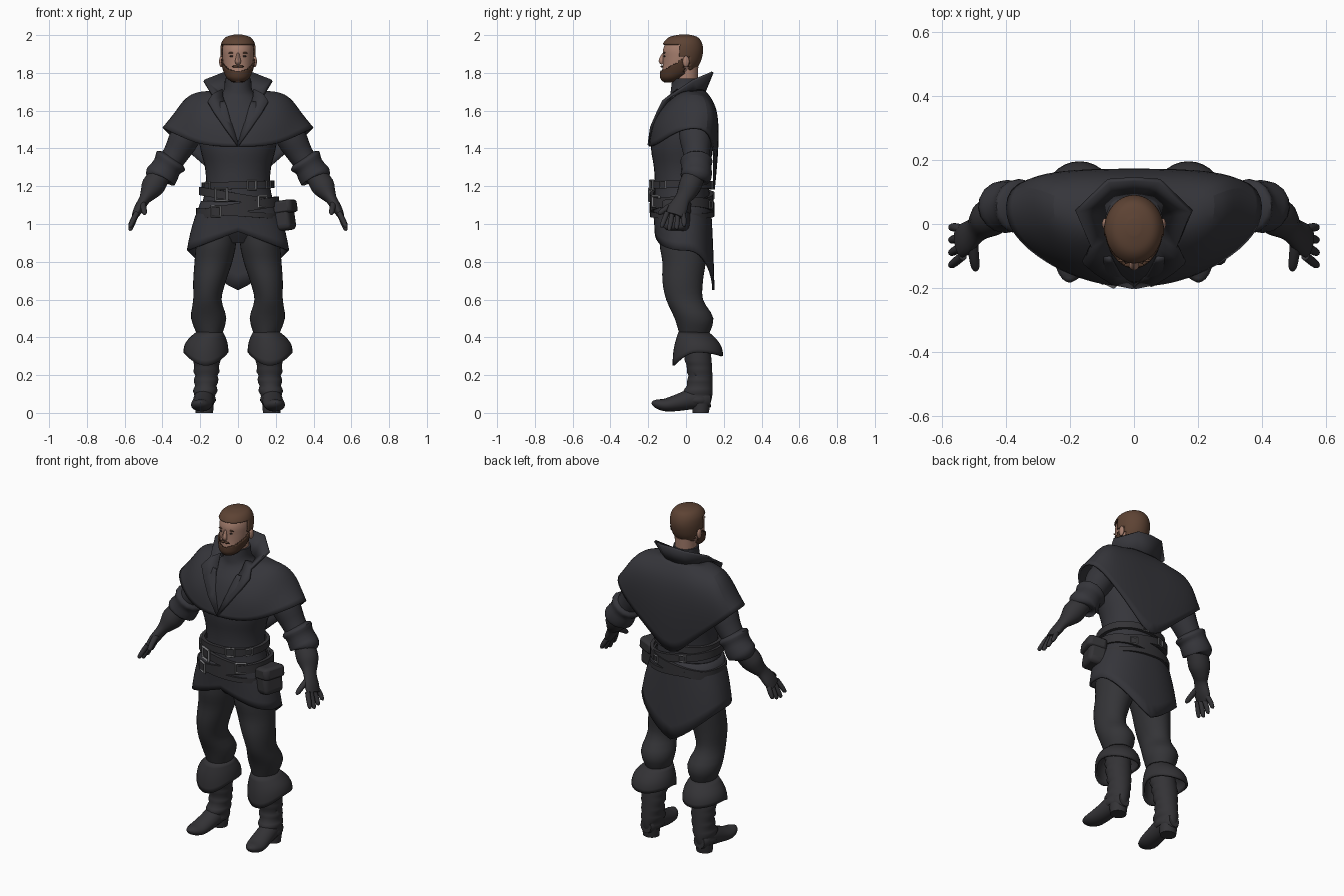
import bpy, bmesh
from math import sin, cos, pi, radians, copysign
from mathutils import Vector, Matrix

cube = bpy.data.objects.get("Cube")
if cube:
    bpy.data.objects.remove(cube, do_unlink=True)


def material(name, r, g, b):
    m = bpy.data.materials.new(name)
    m.use_nodes = True
    m.diffuse_color = (r, g, b, 1)
    m.node_tree.nodes["Principled BSDF"].inputs["Base Color"].default_value = (r, g, b, 1)
    return m


coat = material("charcoal coat", .036, .036, .043)
cloth = material("dark cloth", .034, .034, .038)
leather = material("black leather", .034, .033, .037)
metal = material("dull metal", .2, .2, .21)
skin = material("skin", .38, .21, .155)
hair_brown = material("brown hair", .11, .056, .034)
beard_brown = material("dark brown beard", .075, .037, .022)
eye_dark = material("dark eye", .03, .02, .018)


def finish(ob, mat, mirror=False, subsurf=0, thick=0, angle=50):
    """Material, smooth shading and modifiers shared by all parts."""
    ob.data.materials.clear()
    ob.data.materials.append(mat)
    ob.data.shade_smooth()
    ob.data.set_sharp_from_angle(angle=radians(angle))
    if mirror:
        ob.modifiers.new("mirror", "MIRROR")
    if subsurf:
        ob.modifiers.new("subsurf", "SUBSURF").levels = subsurf
        ob.modifiers["subsurf"].render_levels = subsurf
    if thick:
        solid = ob.modifiers.new("solidify", "SOLIDIFY")
        solid.thickness, solid.offset = thick, 0
    return ob


def skin_rows(name, rows, mat, wrap=True, caps=True, keep=None, **look):
    """Join rows of points with quads; wrap closes each row into a ring."""
    bm = bmesh.new()
    grid = [[bm.verts.new(p) for p in row] for row in rows]
    n = len(rows[0])
    for a, b in zip(grid, grid[1:]):
        for i in range(n if wrap else n - 1):
            j = (i + 1) % n
            f = bm.faces.new((a[i], a[j], b[j], b[i]))
            if keep and not keep(f.calc_center_median()):
                bm.faces.remove(f)
    if wrap and caps:
        bm.faces.new(grid[0])
        bm.faces.new(grid[-1])
    loose = [v for v in bm.verts if not v.link_faces]
    bmesh.ops.delete(bm, geom=loose, context="VERTS")
    bmesh.ops.remove_doubles(bm, verts=bm.verts, dist=.0001)
    bmesh.ops.recalc_face_normals(bm, faces=bm.faces)
    mesh = bpy.data.meshes.new(name)
    bm.to_mesh(mesh)
    bm.free()
    ob = bpy.data.objects.new(name, mesh)
    bpy.context.collection.objects.link(ob)
    return finish(ob, mat, **look)


def smooth(rows, k=3):
    """Catmull-Rom interpolation between tuples of numbers."""
    out = []
    for i in range(len(rows) - 1):
        quad = zip(rows[max(i - 1, 0)], rows[i], rows[i + 1], rows[min(i + 2, len(rows) - 1)])
        quad = list(quad)
        for t in (j / k for j in range(k)):
            out.append([b + t * (c - a) / 2 + t * t * (a - 2.5 * b + 2 * c - d / 2)
                        + t ** 3 * (3 * b - a - 3 * c + d) / 2 for a, b, c, d in quad])
    return out + [rows[-1]]


def ring(cx, z, rx, front, back, n=32, e=1):
    pts = []
    for i in range(n):
        c, s = cos(2 * pi * i / n), sin(2 * pi * i / n)
        c, s = copysign(abs(c) ** e, c), copysign(abs(s) ** e, s)
        height = z(c, s) if callable(z) else z
        pts.append(Vector((cx + rx * c, (front + back) / 2 + (back - front) / 2 * s, height)))
    return pts


def body(name, rows, mat, k=3, n=32, **look):
    return skin_rows(name, [ring(*r, n=n) for r in smooth(rows, k)], mat, **look)


def flare(name, top, hem, mat, bulge=0, steps=6, **look):
    """Open skirt-like sheet between two rings."""
    rows = []
    for t in (i / steps for i in range(steps + 1)):
        rows.append([a.lerp(b, t) + Vector((b.x - a.x, b.y - a.y, 0)) * bulge * sin(pi * t)
                     for a, b in zip(top, hem)])
    return skin_rows(name, rows, mat, caps=False, thick=.012, **look)


def tube(name, rows, mat, k=3, n=16, **look):
    """Oval tube along points; each row is x, y, z, side radius, depth radius."""
    rows = smooth(rows, k)
    pts = [Vector(r[:3]) for r in rows]
    whole = (pts[-1] - pts[0]).normalized()
    ref = Vector((0, 0, 1)) if abs(whole.y) > .8 else Vector((0, 1, 0))
    rings = []
    for i, p in enumerate(pts):
        t = (pts[min(i + 1, len(pts) - 1)] - pts[max(i - 1, 0)]).normalized()
        u = ref.cross(t).normalized()
        v = t.cross(u)
        rings.append([p + u * rows[i][3] * cos(2 * pi * j / n) + v * rows[i][4] * sin(2 * pi * j / n)
                      for j in range(n)])
    return skin_rows(name, rings, mat, mirror=True, **look)


def ball(name, loc, scale, mat):
    bpy.ops.mesh.primitive_uv_sphere_add(segments=16, ring_count=10, radius=1)
    ob = bpy.context.object
    ob.name = name
    ob.data.transform(Matrix.Translation(loc) @ Matrix.Diagonal((*scale, 1)))
    return finish(ob, mat, mirror=True)


# Torso and high-necked shirt
body("torso", [(0, .9, .13, -.09, .08), (0, 1, .19, -.16, .11), (0, 1.1, .19, -.17, .12),
               (0, 1.2, .17, -.165, .12), (0, 1.3, .175, -.17, .13), (0, 1.4, .2, -.185, .14),
               (0, 1.5, .21, -.175, .14), (0, 1.6, .19, -.14, .13), (0, 1.67, .11, -.09, .1),
               (0, 1.71, .075, -.08, .08), (0, 1.77, .07, -.073, .07)], coat)

# Shoulder cape, half of it from back centre round to the front opening
cape = [[(0, .1, 1.7), (0, .165, 1.62), (0, .17, 1.4), (0, .145, 1.14)],
        [(.07, .09, 1.71), (.14, .165, 1.63), (.16, .17, 1.46), (.13, .15, 1.27)],
        [(.12, .06, 1.71), (.24, .14, 1.65), (.29, .16, 1.53), (.27, .15, 1.39)],
        [(.13, .03, 1.7), (.26, .1, 1.69), (.33, .13, 1.59), (.4, .12, 1.51)],
        [(.13, -.01, 1.7), (.26, .02, 1.7), (.32, .01, 1.6), (.4, -.01, 1.51)],
        [(.13, -.05, 1.68), (.22, -.06, 1.66), (.27, -.09, 1.56), (.3, -.1, 1.46)],
        [(.11, -.08, 1.65), (.16, -.12, 1.6), (.2, -.15, 1.52), (.2, -.155, 1.42)],
        [(.08, -.11, 1.64), (.08, -.16, 1.57), (.1, -.18, 1.49), (.09, -.187, 1.41)],
        [(.07, -.1, 1.66), (.045, -.15, 1.56), (.02, -.18, 1.48), (0, -.19, 1.41)]]
skin_rows("shoulder_cape", cape, coat, wrap=False, mirror=True, subsurf=2, thick=.012)

# Standing collar running down into the lapels
collar = [[(0, .085, 1.67), (0, .14, 1.805)], [(.06, .075, 1.67), (.08, .135, 1.8)],
          [(.09, .02, 1.68), (.18, .04, 1.76)], [(.085, -.045, 1.71), (.135, -.07, 1.685)],
          [(.08, -.07, 1.67), (.16, -.12, 1.65)], [(.065, -.105, 1.62), (.125, -.15, 1.59)],
          [(.035, -.158, 1.53), (.07, -.185, 1.51)], [(0, -.19, 1.43), (.004, -.198, 1.415)]]
skin_rows("collar", collar, coat, wrap=False, mirror=True, thick=.014, angle=30)

# Coat skirt, short in front with a pointed tail
flare("coat_skirt", ring(0, 1.12, .19, -.175, .125, n=48, e=.85),
      ring(0, lambda c, s: .96 - .1 * abs(c) if s < 0 else .65 + .21 * abs(c) ** 1.3,
           .265, -.16, .145, n=48, e=.85), coat, bulge=.12)


# Belts with square buckles
def belt(name, z, tilt, half, rx, front, back, buckles):
    def edge(dz, grow):
        return ring(0, lambda c, s: z + tilt * c + dz, rx + grow, front - grow, back + grow, n=48, e=.9)
    loop = [edge(-half, -.01), edge(-half, .01), edge(half, .01), edge(half, -.01), edge(-half, -.01)]
    skin_rows(name, loop, leather, caps=False, angle=40)
    for deg, size in buckles:
        a = radians(deg)
        bpy.ops.mesh.primitive_torus_add(major_segments=4, minor_segments=4,
                                         major_radius=size, minor_radius=size / 5)
        ob = bpy.context.object
        ob.name = name + "_buckle"
        ob.data.transform(Matrix.Rotation(pi / 4, 4, "Z"))
        ob.rotation_euler = (pi / 2, 0, a + pi / 2)
        ob.location = ((rx + .014) * cos(a), (front + back) / 2 + ((back - front) / 2 + .014) * sin(a),
                       z + tilt * cos(a))
        finish(ob, metal, angle=20)


belt("waist_belt", 1.205, .005, .02, .182, -.18, .13, [(-68, .034), (-145, .028), (-35, .026), (80, .026)])
belt("slung_belt", 1.14, -.035, .022, .197, -.182, .135, [(-115, .046), (-52, .04), (110, .026)])
belt("hip_belt", 1.085, .035, .026, .207, -.182, .14, [(-122, .038), (60, .026)])
belt("low_strap", 1.055, -.015, .014, .212, -.18, .14, [])

# Pouch on the left hip
for name, loc, size in (("hip_pouch", (.24, -.05, 1.04), (.1, .13, .15)),
                        ("pouch_flap", (.245, -.05, 1.09), (.115, .14, .07))):
    bpy.ops.mesh.primitive_cube_add(size=1, location=loc, rotation=(0, -.15, -.3))
    pouch = bpy.context.object
    pouch.name = name
    pouch.scale = size
    bevel = pouch.modifiers.new("bevel", "BEVEL")
    bevel.width, bevel.segments = .2, 3
    finish(pouch, leather)

# Arms: sleeve, flared cuff, glove, fingers and thumb
tube("sleeve", [(.2, .04, 1.6, .07, .08), (.28, .05, 1.46, .08, .085),
                (.33, .055, 1.37, .068, .07), (.41, .05, 1.25, .055, .06)], coat)
tube("sleeve_cuff", [(.345, .055, 1.35, .06, .06), (.355, .055, 1.335, .09, .085),
                     (.375, .055, 1.305, .078, .08), (.395, .055, 1.27, .083, .082),
                     (.412, .052, 1.245, .084, .08), (.415, .05, 1.235, .06, .06)], coat)
tube("glove", [(.41, .045, 1.26, .055, .06), (.45, .02, 1.2, .062, .06), (.475, 0, 1.16, .045, .05),
               (.495, -.02, 1.13, .03, .042), (.525, -.045, 1.08, .026, .052),
               (.545, -.06, 1.045, .018, .048)], leather)
for i, name in enumerate(("index", "middle", "ring", "little")):
    base, reach = -.1 + .027 * i, .065 - .012 * abs(i - 1.3)
    tube(name + "_finger", [(.535, base, 1.06, .014, .014),
                            (.555, base - .016 + .008 * i, 1.06 - reach * .8, .014, .014),
                            (.57, base - .028 + .012 * i, 1.05 - reach * 1.25, .011, .011),
                            (.572, base - .03 + .012 * i, 1.045 - reach * 1.3, .004, .004)], leather, n=10)
tube("thumb", [(.505, -.05, 1.11, .018, .02), (.5, -.1, 1.085, .016, .016),
               (.495, -.135, 1.06, .013, .013), (.494, -.145, 1.05, .004, .004)], leather, n=10)

# Legs: trousers, folded boot cuff, slouched shaft, foot and heel
body("trouser_leg", [(.1, 1.02, .09, -.13, .09), (.115, .9, .105, -.14, .11), (.13, .8, .1, -.125, .105),
                     (.15, .7, .087, -.125, .09), (.162, .6, .075, -.105, .09),
                     (.155, .5, .093, -.06, .145), (.15, .4, .06, -.03, .115)], cloth, mirror=True)
flare("boot_cuff", ring(.15, .425, .066, -.035, .115),
      ring(.17, lambda c, s: .32 - (.07 if s < 0 else .02) * s * s, .113, -.065, .19),
      leather, bulge=.3, mirror=True)
shaft = smooth([(.155, .4, .066, -.03, .12), (.165, .28, .07, -.005, .135),
                (.168, .18, .062, .01, .14), (.175, .1, .06, -.015, .14), (.178, .05, .052, -.01, .13)], 5)
shaft = [(x, z, r + .005 * sin(z * 120), f - .004 * sin(z * 120), b) for x, z, r, f, b in shaft]
body("boot_shaft", shaft, leather, k=1, mirror=True)
tube("boot_foot", [(.178, .13, .07, .035, .04), (.178, .1, .07, .05, .05), (.18, .04, .075, .054, .055),
                   (.186, -.04, .055, .056, .045), (.195, -.11, .042, .055, .034),
                   (.2, -.16, .05, .034, .022), (.2, -.178, .06, .01, .008)], leather)
body("boot_heel", [(.178, 0, .046, .035, .12), (.178, .05, .05, .03, .13)], leather, k=1, mirror=True)

# Head, neck, hair shell and beard shell
skull = [(0, 1.75, .025, -.115, -.05), (0, 1.77, .05, -.128, -.02), (0, 1.8, .066, -.128, .03),
         (0, 1.84, .077, -.123, .06), (0, 1.88, .082, -.122, .075), (0, 1.92, .083, -.122, .08),
         (0, 1.955, .076, -.108, .072), (0, 1.98, .055, -.08, .052), (0, 1.992, .015, -.03, .01)]
body("head", skull, skin, k=5, n=48)
body("neck", [(0, 1.72, .06, -.065, .06), (0, 1.83, .06, -.06, .065)], skin, k=1)
shell = [(x, z + .006, r + .006, f - .005, b + .006) for x, z, r, f, b in skull]


def is_hair(p):
    return p.z > 1.95 or (p.y > .015 and p.z > 1.82) or (p.y > -.035 and p.z > 1.885)


def is_beard(p):
    return p.y < -.01 and p.z < 1.815 + .55 * (p.y + .12)


body("hair", shell, hair_brown, k=6, n=48, keep=is_hair, thick=.009)
body("beard", shell, beard_brown, k=6, n=48, keep=is_beard, caps=False, thick=.009)

# Face details
tube("nose", [(.0, -.114, 1.905, .008, .008), (.0, -.124, 1.885, .01, .012),
              (.0, -.13, 1.862, .016, .015), (.0, -.122, 1.848, .012, .008)], skin, n=12)
ball("ear", (.089, .0, 1.86), (.011, .018, .03), skin)
ball("eye", (.032, -.113, 1.888), (.012, .005, .005), eye_dark)
ball("eyebrow", (.034, -.114, 1.906), (.018, .005, .004), hair_brown)
ball("moustache", (.012, -.128, 1.834), (.02, .007, .006), beard_brown)
